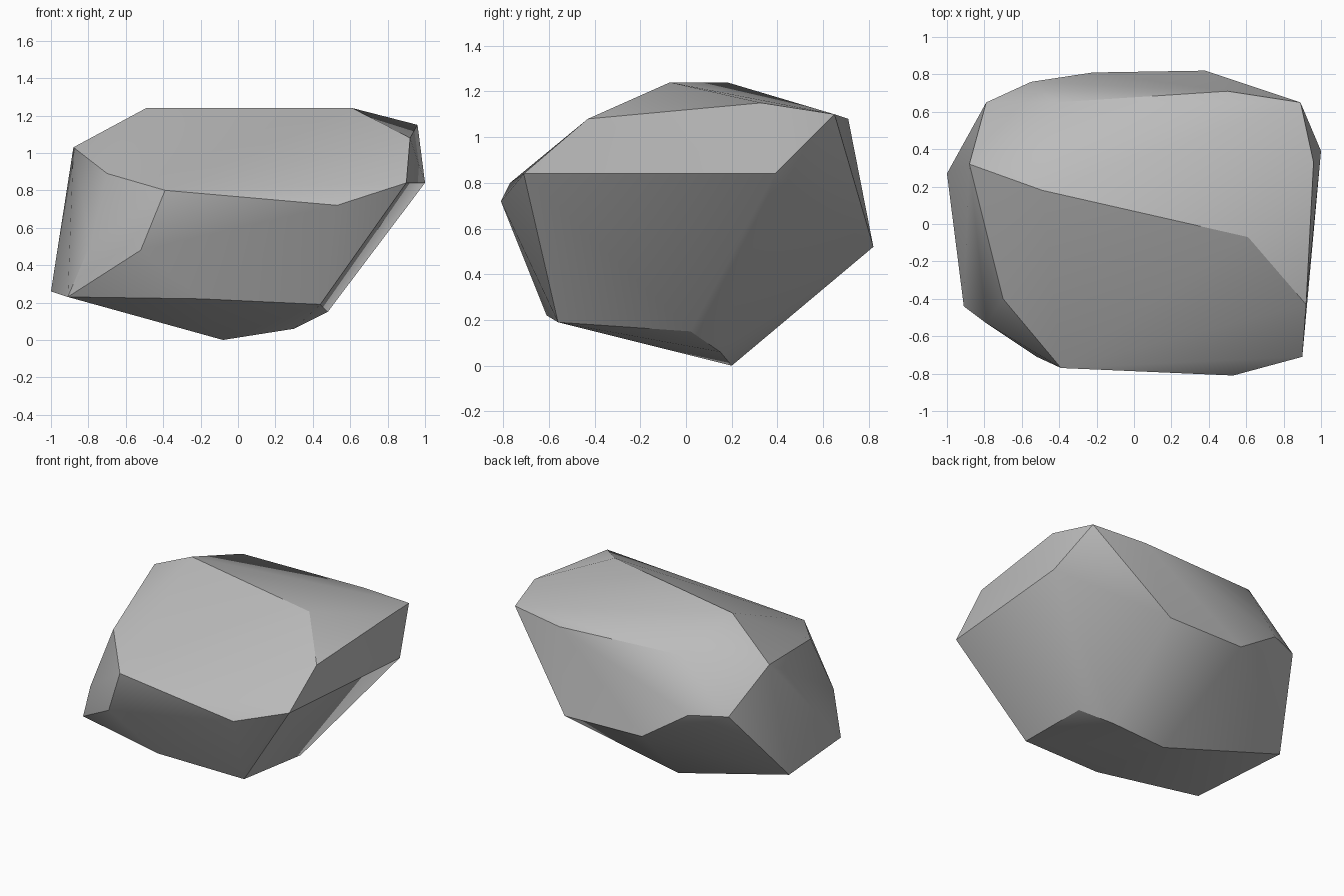
import bpy
import bmesh
from math import radians

default_cube = bpy.data.objects.get("Cube")
if default_cube:
    bpy.data.objects.remove(default_cube, do_unlink=True)


def make_material(name, grey):
    """Create a plain matte grey material."""
    material = bpy.data.materials.new(name)
    material.use_nodes = True
    colour = (grey, grey, grey, 1)
    material.diffuse_color = colour
    shader = material.node_tree.nodes["Principled BSDF"]
    shader.inputs["Base Color"].default_value = colour
    shader.inputs["Roughness"].default_value = 0.9
    return material


def make_hull(name, corner_groups, material):
    """Wrap a convex skin around all the corner groups."""
    mesh = bpy.data.meshes.new(name)
    bm = bmesh.new()
    for group in corner_groups.values():
        for corner in group:
            bm.verts.new(corner)
    result = bmesh.ops.convex_hull(bm, input=bm.verts[:])
    leftovers = {item for key in ("geom_interior", "geom_unused")
                 for item in result[key]
                 if isinstance(item, bmesh.types.BMVert) and item.is_valid}
    bmesh.ops.delete(bm, geom=list(leftovers), context="VERTS")
    bmesh.ops.recalc_face_normals(bm, faces=bm.faces[:])
    bm.to_mesh(mesh)
    bm.free()
    mesh.materials.append(material)
    body = bpy.data.objects.new(name, mesh)
    bpy.context.collection.objects.link(body)
    return body


# Corners of the boulder, grouped by the facet ring they belong to
boulder_corners = {
    "top ridge": [(-.49, .18, 1.24), (.61, -.07, 1.24)],
    "left shoulder": [(.92, -.43, 1.08), (.96, .33, 1.15), (.89, .65, 1.1),
                      (1, .39, .84), (.9, -.71, .84)],
    "back shoulder": [(.5, .71, 1.08), (-.42, .65, 1.1)],
    "right shoulder": [(-.88, .32, 1.03), (-.7, -.4, .89)],
    "front rim": [(.53, -.81, .72), (-.39, -.77, .8), (-.52, -.71, .48),
                  (-.79, -.53, .51)],
    "back rim": [(.38, .82, .52), (-.22, .81, .53), (-.55, .76, .75),
                 (-.79, .65, .76)],
    "lower rim": [(-1, .27, .26), (-.91, -.44, .23), (-.2, -.61, .22),
                  (.44, -.56, .19)],
    "underside": [(-.08, .2, 0), (.3, .15, .06), (.48, .02, .15)],
}

stone_grey = make_material("stone_grey", 0.5)
boulder = make_hull("boulder", boulder_corners, stone_grey)

# Soft blends between shallow facets, crisp breaks between steep ones
bpy.ops.object.select_all(action="DESELECT")
boulder.select_set(True)
bpy.context.view_layer.objects.active = boulder
bpy.ops.object.shade_smooth_by_angle(angle=radians(30))
